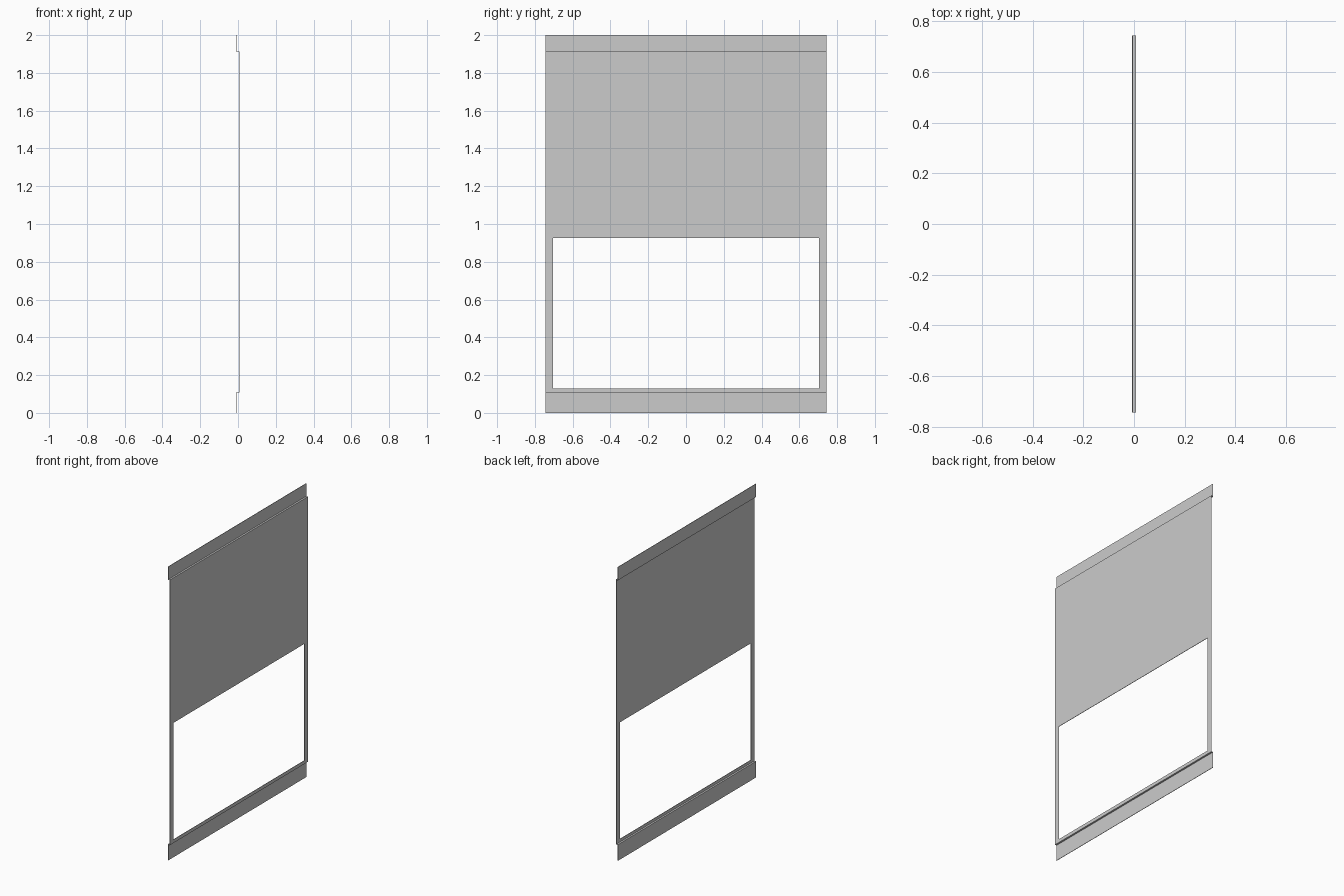
import bpy, bmesh

if "Cube" in bpy.data.objects:
    bpy.data.objects.remove(bpy.data.objects["Cube"])

HALF_W = 0.743   # half width along y
D = 0.0075       # half depth of the joggle along x
T = 0.003        # sheet thickness


def extrude_profile(name, points, half_width):
    """Closed xz profile extruded along y."""
    bm = bmesh.new()
    face = bm.faces.new([bm.verts.new((x, -half_width, z)) for x, z in points])
    ext = bmesh.ops.extrude_face_region(bm, geom=[face])
    moved = [v for v in ext["geom"] if isinstance(v, bmesh.types.BMVert)]
    bmesh.ops.translate(bm, verts=moved, vec=(0, 2 * half_width, 0))
    bmesh.ops.recalc_face_normals(bm, faces=bm.faces)
    mesh = bpy.data.meshes.new(name)
    bm.to_mesh(mesh)
    bm.free()
    obj = bpy.data.objects.new(name, mesh)
    bpy.context.collection.objects.link(obj)
    return obj


# Stepped sheet: lower lip, raised main panel, upper lip
profile = [
    (-D, 0), (-D + T, 0), (-D + T, 0.11 - T), (D, 0.11 - T),
    (D, 1.91 + T), (-D + T, 1.91 + T), (-D + T, 2), (-D, 2),
    (-D, 1.91), (D - T, 1.91), (D - T, 0.11), (-D, 0.11),
]
panel = extrude_profile("wall_panel", profile, HALF_W)

# Rectangular window opening
opening = extrude_profile(
    "window_cutter", [(-0.1, 0.13), (0.1, 0.13), (0.1, 0.925), (-0.1, 0.925)], 0.705)
opening.hide_render = True
opening.hide_set(True)

cut = panel.modifiers.new("window_opening", "BOOLEAN")
cut.operation = 'DIFFERENCE'
cut.solver = 'EXACT'
cut.object = opening
